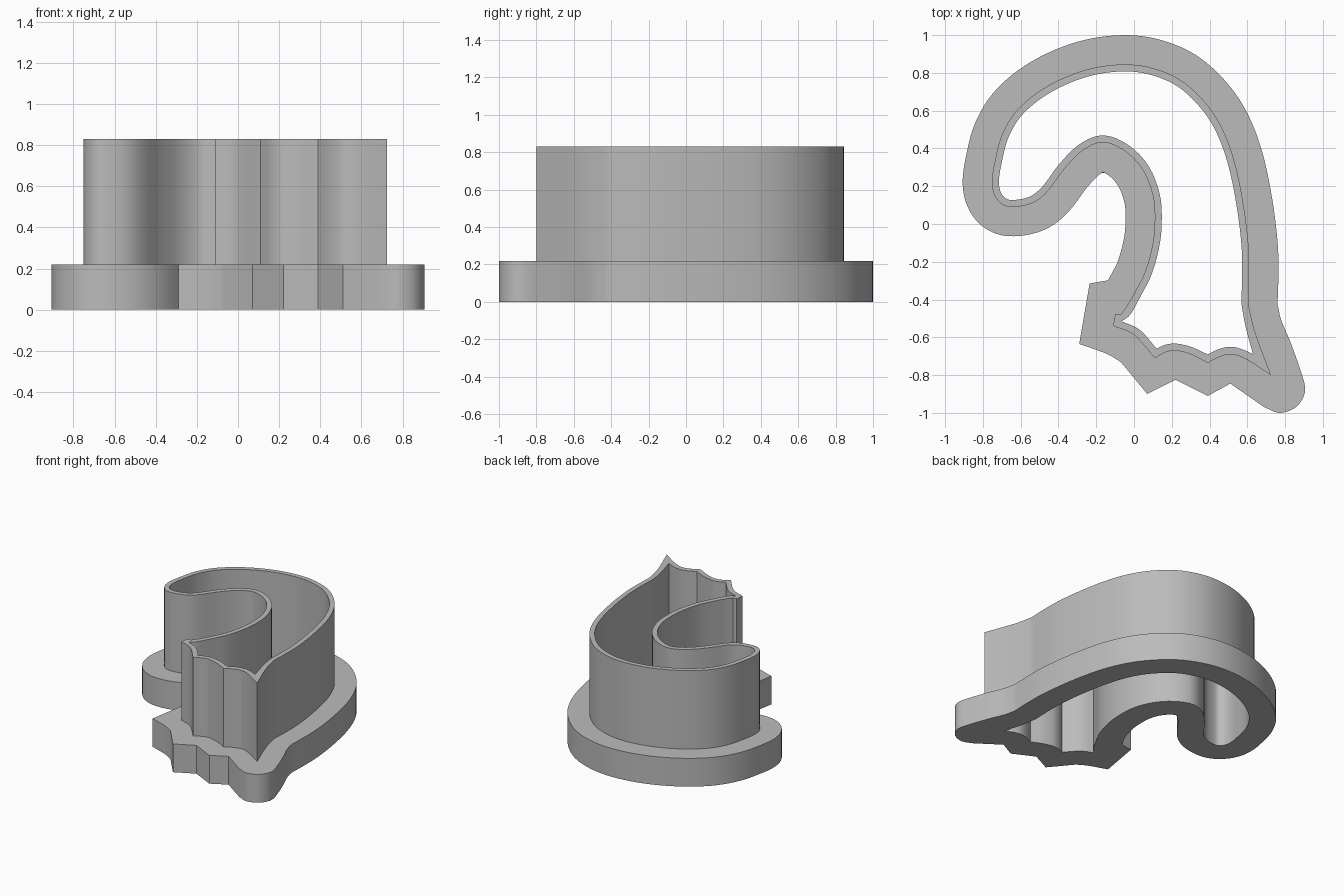
import bpy
import bmesh
import math
from mathutils import Vector

default_cube = bpy.data.objects.get("Cube")
if default_cube:
    bpy.data.objects.remove(default_cube, do_unlink=True)

FLANGE_TOP, WALL_TOP = 0.22, 0.83


def spline(knots, steps=5):
    """Smooth path through the knots; two knots give a straight line."""
    knots = [Vector(k) for k in knots]
    if len(knots) == 2:
        return knots
    ends = [2 * knots[0] - knots[1]] + knots + [2 * knots[-1] - knots[-2]]
    path = []
    for a, b, c, d in zip(ends, ends[1:], ends[2:], ends[3:]):
        for i in range(steps):
            t = i / steps
            path.append(b + t * ((c - a) + t * ((2 * a - 5 * b + 4 * c - d)
                        + t * (3 * b - 3 * c + d - a))) / 2)
    return path + [knots[-1]]


def offset(path, distance):
    """Shift an open path sideways; positive is towards its left."""
    shifted = []
    for i, p in enumerate(path):
        tangent = path[min(i + 1, len(path) - 1)] - path[max(i - 1, 0)]
        shifted.append(p + Vector((-tangent.y, tangent.x)).normalized() * distance)
    return shifted


def outline(distance, strokes):
    """Close the offset sweep with strokes that meet at sharp corners."""
    points = offset(sweep, distance)
    start = points[0]
    for number, stroke in enumerate(strokes):
        last = number == len(strokes) - 1
        points += spline([points[-1]] + stroke + ([start] if last else []))[1:]
    return points[:-1]


# Long curved run shared by all three outlines: back, crown, tip and hook
sweep = spline([
    (.605, -.42), (.61, -.25), (.605, -.1), (.58, .1), (.535, .32), (.47, .5),
    (.38, .64), (.25, .76), (.1, .825), (-.05, .845), (-.22, .825), (-.38, .77),
    (-.52, .69), (-.63, .59), (-.70, .47), (-.735, .34), (-.752, .23),
    (-.74, .155), (-.7, .105), (-.64, .09), (-.54, .11), (-.46, .17),
    (-.37, .29), (-.27, .39), (-.16, .432), (-.04, .38), (.05, .28),
    (.1, .15), (.11, .03), (.1, -.1), (.06, -.25), (0, -.37)])

# Cutting wall outside, with the scalloped lower edge
wall = outline(0, [
    [(-.035, -.43), (-.07, -.478)], [(-.1, -.478)], [(-.11, -.54)],
    [(0, -.587), (.11, -.71)],
    [(.165, -.68), (.22, -.67), (.3, -.69), (.39, -.735)],
    [(.45, -.705), (.52, -.69), (.6, -.72), (.725, -.8)],
    [(.64, -.57)]])

# Opening through the middle
opening = outline(.037, [
    [(-.02, -.48), (-.066, -.515)], [(.03, -.56), (.12, -.66)],
    [(.165, -.64), (.22, -.633), (.3, -.65), (.39, -.69)],
    [(.45, -.662), (.51, -.65), (.57, -.662), (.63, -.69)],
    [(.59, -.54)]])

# Broad flange with a rounded point
flange = outline(-.155, [
    [(-.235, -.315)], [(-.29, -.635)], [(-.15, -.685), (-.07, -.73)],
    [(.07, -.9)], [(.22, -.825)], [(.39, -.91)], [(.51, -.845)], [(.69, -.97)],
    [(.77, -1), (.85, -.975), (.895, -.92), (.905, -.86), (.88, -.77),
     (.83, -.63), (.78, -.51)]])

bm = bmesh.new()


def band(points, low, high):
    """Upright side along an outline; returns its lower and upper edges."""
    rings, edges = [], []
    for z in (low, high):
        ring = [bm.verts.new((p.x, p.y, z)) for p in points]
        rings.append(ring)
        edges.append([bm.edges.new((v, ring[i - 1])) for i, v in enumerate(ring)])
    bottom, top = rings
    for i in range(len(points)):
        bm.faces.new((bottom[i - 1], bottom[i], top[i], top[i - 1]))
    return edges


flange_low, flange_high = band(flange, 0, FLANGE_TOP)
wall_low, wall_high = band(wall, FLANGE_TOP, WALL_TOP)
opening_low, opening_high = band(opening, 0, WALL_TOP)

# Underside, flange shelf and cutting rim
for outer, inner in ((flange_low, opening_low), (flange_high, wall_low),
                     (wall_high, opening_high)):
    bmesh.ops.triangle_fill(bm, edges=outer + inner, use_beauty=True,
                            normal=(0, 0, 1))
bmesh.ops.recalc_face_normals(bm, faces=bm.faces[:])

mesh = bpy.data.meshes.new("flanged_cutter")
bm.to_mesh(mesh)
bm.free()
cutter = bpy.data.objects.new("flanged_cutter", mesh)
bpy.context.collection.objects.link(cutter)

# One plain grey all over
grey = bpy.data.materials.new("plain_grey")
grey.use_nodes = True
colour = (.5, .5, .5, 1)
grey.diffuse_color = colour
grey.node_tree.nodes["Principled BSDF"].inputs["Base Color"].default_value = colour
mesh.materials.append(grey)

bpy.ops.object.select_all(action="DESELECT")
cutter.select_set(True)
bpy.context.view_layer.objects.active = cutter
bpy.ops.object.shade_smooth_by_angle(angle=math.radians(30))
